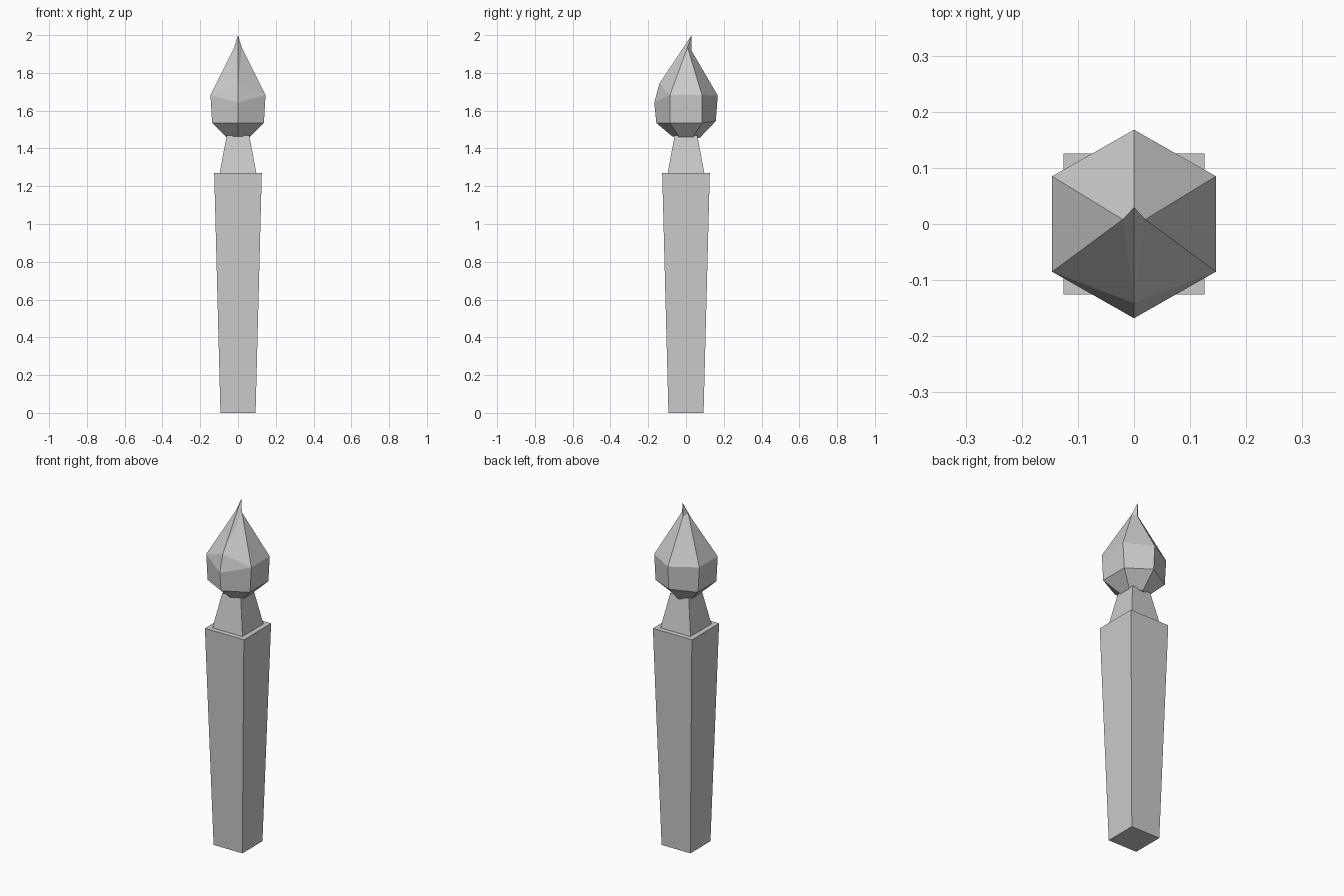
import bpy

if "Cube" in bpy.data.objects:
    bpy.data.objects.remove(bpy.data.objects["Cube"])


def make_object(name, verts, faces):
    mesh = bpy.data.meshes.new(name)
    mesh.from_pydata(verts, [], faces)
    mesh.validate()
    obj = bpy.data.objects.new(name, mesh)
    bpy.context.collection.objects.link(obj)
    return obj


def bridge(n, levels):
    """Quads joining stacked rings of n points, listed counter-clockwise."""
    return [(k * n + i, k * n + (i + 1) % n, (k + 1) * n + (i + 1) % n, (k + 1) * n + i)
            for k in range(levels - 1) for i in range(n)]


def tapered_post(name, z0, half0, z1, half1):
    corners = [(-1, -1), (1, -1), (1, 1), (-1, 1)]
    verts = [(x * h, y * h, z) for z, h in ((z0, half0), (z1, half1)) for x, y in corners]
    return make_object(name, verts, bridge(4, 2) + [(3, 2, 1, 0), (4, 5, 6, 7)])


def hex_ring(half_x, side_y, front, back, side_z):
    """Six points from the front; front and back are (y, z)."""
    return [(0, *front), (half_x, -side_y, side_z), (half_x, side_y, side_z),
            (0, *back), (-half_x, side_y, side_z), (-half_x, -side_y, side_z)]


# Square shaft and neck
tapered_post("shaft", 0, 0.093, 1.27, 0.126)
tapered_post("neck", 1.27, 0.097, 1.468, 0.06)

# Faceted flame: three hexagonal rings
verts = (hex_ring(0.062, 0.036, (-0.072, 1.463), (0.072, 1.455), 1.46)
         + hex_ring(0.137, 0.085, (-0.157, 1.535), (0.158, 1.545), 1.535)
         + hex_ring(0.146, 0.085, (-0.168, 1.643), (0.168, 1.68), 1.683))
faces = bridge(6, 3) + [(5, 4, 3, 2, 1, 0)]

# Flame point: brow, left and right shoulders, rear notch and tip
verts += [(0, -0.141, 1.743), (0.02, 0.008, 1.935), (-0.02, 0.008, 1.935),
          (0, 0.028, 1.92), (0, 0.03, 2.0)]
F, R1, R2, B, L2, L1 = range(12, 18)
BROW, RIGHT, LEFT, REAR, TIP = range(18, 23)
faces += [(F, R1, BROW), (R1, RIGHT, BROW), (R1, R2, RIGHT), (R2, B, REAR),
          (R2, REAR, RIGHT), (BROW, RIGHT, TIP), (RIGHT, REAR, TIP),
          (L1, F, BROW), (L1, BROW, LEFT), (L2, L1, LEFT), (B, L2, REAR),
          (L2, LEFT, REAR), (BROW, TIP, LEFT), (LEFT, TIP, REAR)]
make_object("flame_finial", verts, faces)
